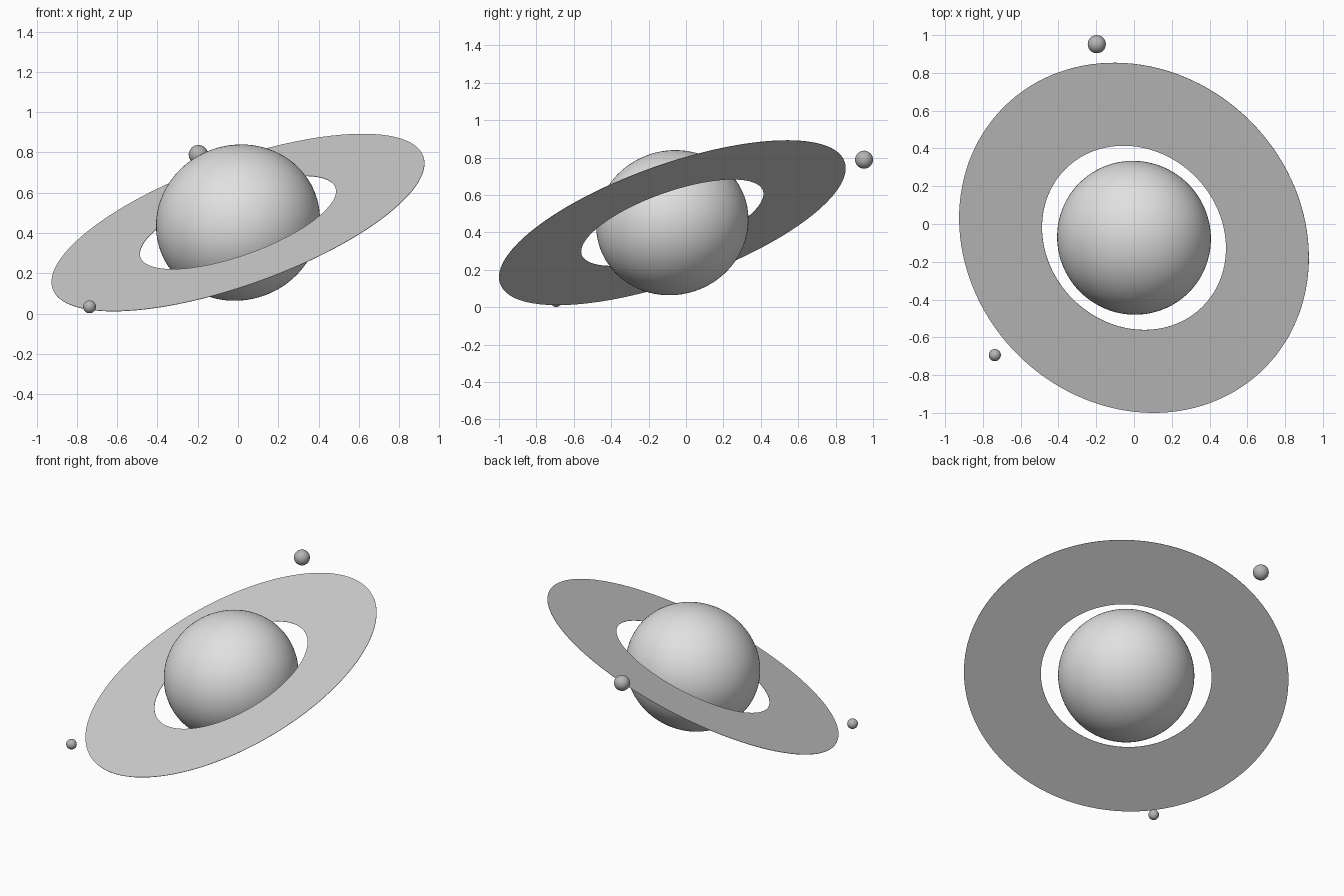
import bpy, bmesh, math
from mathutils import Vector

if "Cube" in bpy.data.objects:
    bpy.data.objects.remove(bpy.data.objects["Cube"])

CENTRE = Vector((0.0, -0.073, 0.452))
AXIS = Vector((-0.32, -0.317, 0.893)).normalized()   # shared tilt of planet and ring
TILT = Vector((0, 0, 1)).rotation_difference(AXIS)


def material(name, grey):
    m = bpy.data.materials.new(name)
    m.diffuse_color = (grey, grey, grey, 1)
    m.use_nodes = True
    m.node_tree.nodes["Principled BSDF"].inputs["Base Color"].default_value = m.diffuse_color
    return m


def add_object(name, bm, mat, location, smooth=True):
    mesh = bpy.data.meshes.new(name)
    bmesh.ops.recalc_face_normals(bm, faces=bm.faces)
    for f in bm.faces:
        f.smooth = smooth
    bm.to_mesh(mesh)
    bm.free()
    mesh.materials.append(mat)
    ob = bpy.data.objects.new(name, mesh)
    ob.location = location
    bpy.context.collection.objects.link(ob)
    return ob


def ball(name, radius, location, mat, segments=32):
    bm = bmesh.new()
    bmesh.ops.create_uvsphere(bm, u_segments=segments, v_segments=segments // 2, radius=radius)
    return add_object(name, bm, mat, location)


def annulus(name, inner, outer, thickness, mat, segments=128):
    bm = bmesh.new()
    h = thickness / 2
    section = [(inner, -h), (outer, -h), (outer, h), (inner, h)]
    loops = []
    for i in range(segments):
        a = 2 * math.pi * i / segments
        loops.append([bm.verts.new((r * math.cos(a), r * math.sin(a), z)) for r, z in section])
    for i in range(segments):
        p, q = loops[i], loops[(i + 1) % segments]
        for k in range(4):
            n = (k + 1) % 4
            bm.faces.new((p[k], q[k], q[n], p[n]))
    return add_object(name, bm, mat, CENTRE, smooth=False)


pale = material("pale grey", 0.75)
mid = material("mid grey", 0.64)
dark = material("moon grey", 0.46)

# Slightly flattened planet
planet = ball("planet", 0.41, CENTRE, pale, 96)
planet.scale = (1, 1, 0.932)

# Thin flat ring
ring = annulus("ring", 0.514, 0.977, 0.002, mid)

for ob in (planet, ring):
    ob.rotation_mode = 'QUATERNION'
    ob.rotation_quaternion = TILT

# Two moons
ball("large_moon", 0.048, (-0.197, 0.952, 0.789), dark)
ball("small_moon", 0.032, (-0.737, -0.694, 0.034), dark)
